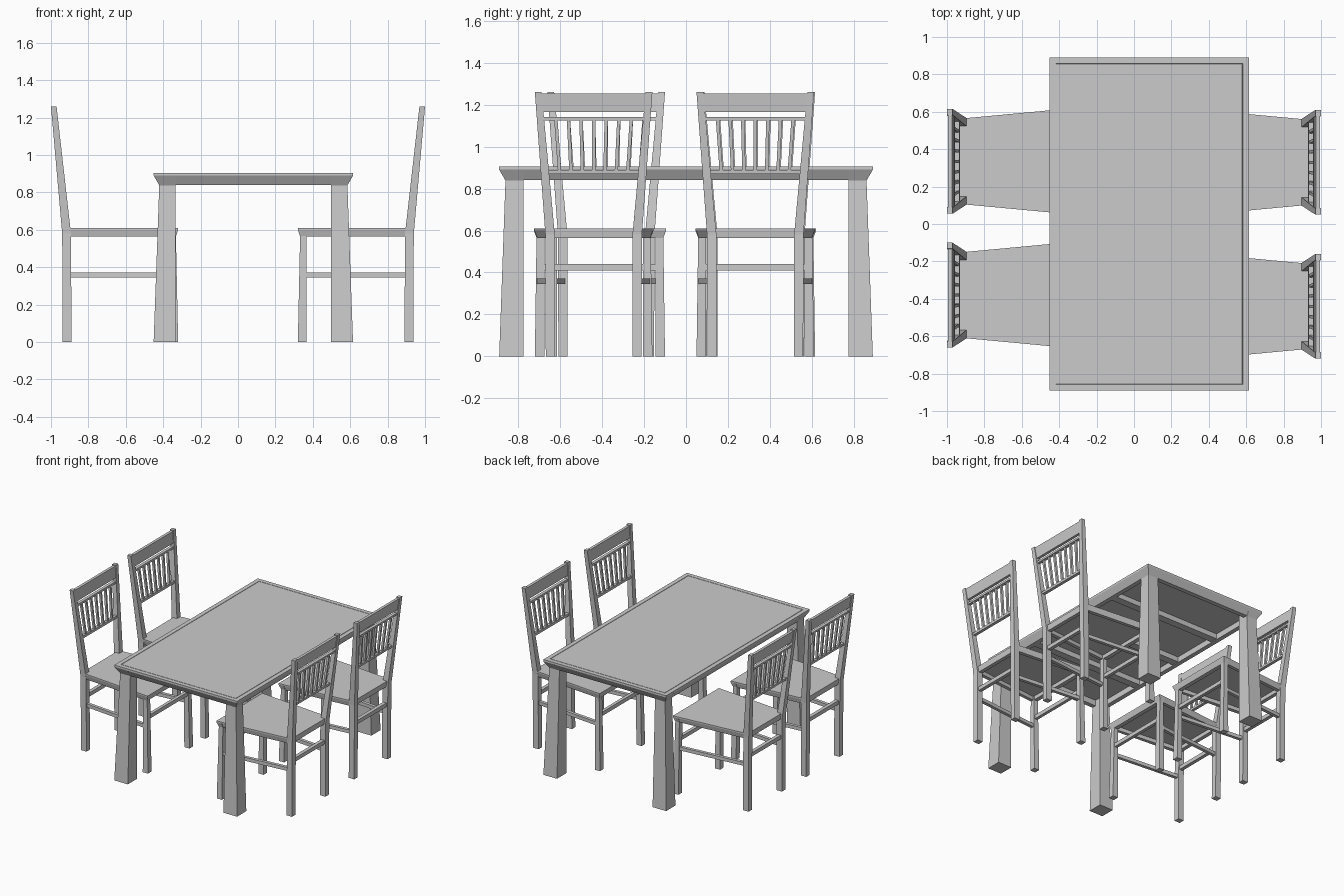
import bpy
import bmesh

if "Cube" in bpy.data.objects:
    bpy.data.objects.remove(bpy.data.objects["Cube"])

GREY = (0.6, 0.6, 0.6, 1)
mat = bpy.data.materials.new("plain_grey")
mat.use_nodes = True
mat.diffuse_color = GREY
mat.node_tree.nodes["Principled BSDF"].inputs["Base Color"].default_value = GREY


def rect(z, x0, x1, y0, y1):
    return [(x0, y0, z), (x1, y0, z), (x1, y1, z), (x0, y1, z)]


def trapezoid(z, x0, x1, half0, half1):
    return [(x0, -half0, z), (x1, -half1, z), (x1, half1, z), (x0, half0, z)]


def loft(name, loops, place):
    """Skin four-point loops in order, cap both ends and place every point."""
    bm = bmesh.new()
    rings = [[bm.verts.new(place(*p)) for p in loop] for loop in loops]
    for a, b in zip(rings, rings[1:]):
        for i in range(4):
            j = (i + 1) % 4
            bm.faces.new((a[i], a[j], b[j], b[i]))
    bm.faces.new(rings[0])
    bm.faces.new(rings[-1])
    bmesh.ops.recalc_face_normals(bm, faces=bm.faces)
    mesh = bpy.data.meshes.new(name)
    bm.to_mesh(mesh)
    bm.free()
    mesh.materials.append(mat)
    obj = bpy.data.objects.new(name, mesh)
    bpy.context.collection.objects.link(obj)


def slab(name, z0, z1, x0, x1, y0, y1, place):
    loft(name, [rect(z0, x0, x1, y0, y1), rect(z1, x0, x1, y0, y1)], place)


# Table
TX, TY = 0.533, 0.89


def table_place(sx=1, sy=1):
    return lambda x, y, z: (0.082 + sx * x, sy * y, z)


def table_loop(z, inset):
    return rect(z, inset - TX, TX - inset, inset - TY, TY - inset)


# Hollow top with a flared apron and a fine groove around the panel
loft("table_top", [table_loop(0.885, 0.065), table_loop(0.84, 0.065),
                   table_loop(0.84, 0.03), table_loop(0.89, 0),
                   table_loop(0.905, 0), table_loop(0.905, 0.033),
                   table_loop(0.902, 0.034), table_loop(0.902, 0.036),
                   table_loop(0.905, 0.037)], table_place())

# Tapered legs that flare into the rim
for sx in (-1, 1):
    for sy in (-1, 1):
        loft("table_leg", [rect(z, 0.415, TX - d, 0.775, TY - d)
                           for z, d in ((0, 0), (0.838, 0.03), (0.888, 0.001))],
             table_place(sx, sy))

for y in (-0.43, 0, 0.43):
    slab("table_cross_beam", 0.845, 0.887, -0.47, 0.47, y - 0.03, y + 0.03, table_place())


# Chairs: built with the back towards +x, mirrored for the other side
def post_x(z):
    """Centre line of the leaning back."""
    return 0.915 + (z - 0.6) * 0.105


def post_y(z):
    """Inner face of the splayed back posts."""
    return 0.185 + (z - 0.6) * 0.095


def back_rail(name, z0, z1, thick, place):
    loft(name, [rect(z, post_x(z) - thick, post_x(z) + thick,
                     -post_y(z) - 0.01, post_y(z) + 0.01) for z in (z0, z1)], place)


def chair(side, cy):
    def place(x, y, z):
        return (side * x, cy + y, z)

    def flipped(x, y, z):
        return (side * x, cy - y, z)

    # Hollow seat, wider and flared at the front
    loft("chair_seat", [trapezoid(0.595, 0.365, 0.895, 0.245, 0.195),
                        trapezoid(0.565, 0.365, 0.895, 0.245, 0.195),
                        trapezoid(0.565, 0.332, 0.925, 0.272, 0.222),
                        trapezoid(0.6, 0.32, 0.93, 0.285, 0.228),
                        trapezoid(0.61, 0.32, 0.93, 0.285, 0.228)], place)

    for put in (place, flipped):
        loft("chair_front_leg", [rect(0, 0.32, 0.365, 0.235, 0.28),
                                 rect(0.566, 0.332, 0.367, 0.235, 0.272),
                                 rect(0.598, 0.322, 0.367, 0.235, 0.282)], put)
        loft("chair_back_leg", [rect(0, 0.89, 0.937, 0.185, 0.228),
                                rect(0.58, 0.893, 0.94, 0.185, 0.23)], put)
        loft("chair_back_post", [rect(0.58, 0.893, 0.94, 0.185, 0.23),
                                 rect(1.26, 0.97, 1.0, 0.248, 0.28)], put)
        # Side stretcher follows the seat's taper
        loft("chair_side_stretcher", [
            [(x, y, z) for y, z in ((w, 0.345), (w + 0.025, 0.345),
                                    (w + 0.025, 0.372), (w, 0.372))]
            for x, w in ((0.36, 0.245), (0.895, 0.195))], put)

    slab("chair_front_stretcher", 0.41, 0.44, 0.335, 0.36, -0.24, 0.24, place)
    slab("chair_back_stretcher", 0.41, 0.44, 0.9, 0.928, -0.19, 0.19, place)

    # Back rails and slats
    back_rail("chair_top_rail", 1.165, 1.253, 0.011, place)
    back_rail("chair_upper_bar", 1.125, 1.14, 0.012, place)
    back_rail("chair_lower_bar", 0.87, 0.888, 0.012, place)
    for i in range(-3, 4):
        loft("chair_slat", [rect(z, post_x(z) - 0.008, post_x(z) + 0.008,
                                 i * w - 0.008, i * w + 0.008)
                            for z, w in ((0.88, 0.054), (1.13, 0.06))], place)


for side, cy in ((1, 0.33), (1, -0.44), (-1, 0.335), (-1, -0.38)):
    chair(side, cy)
